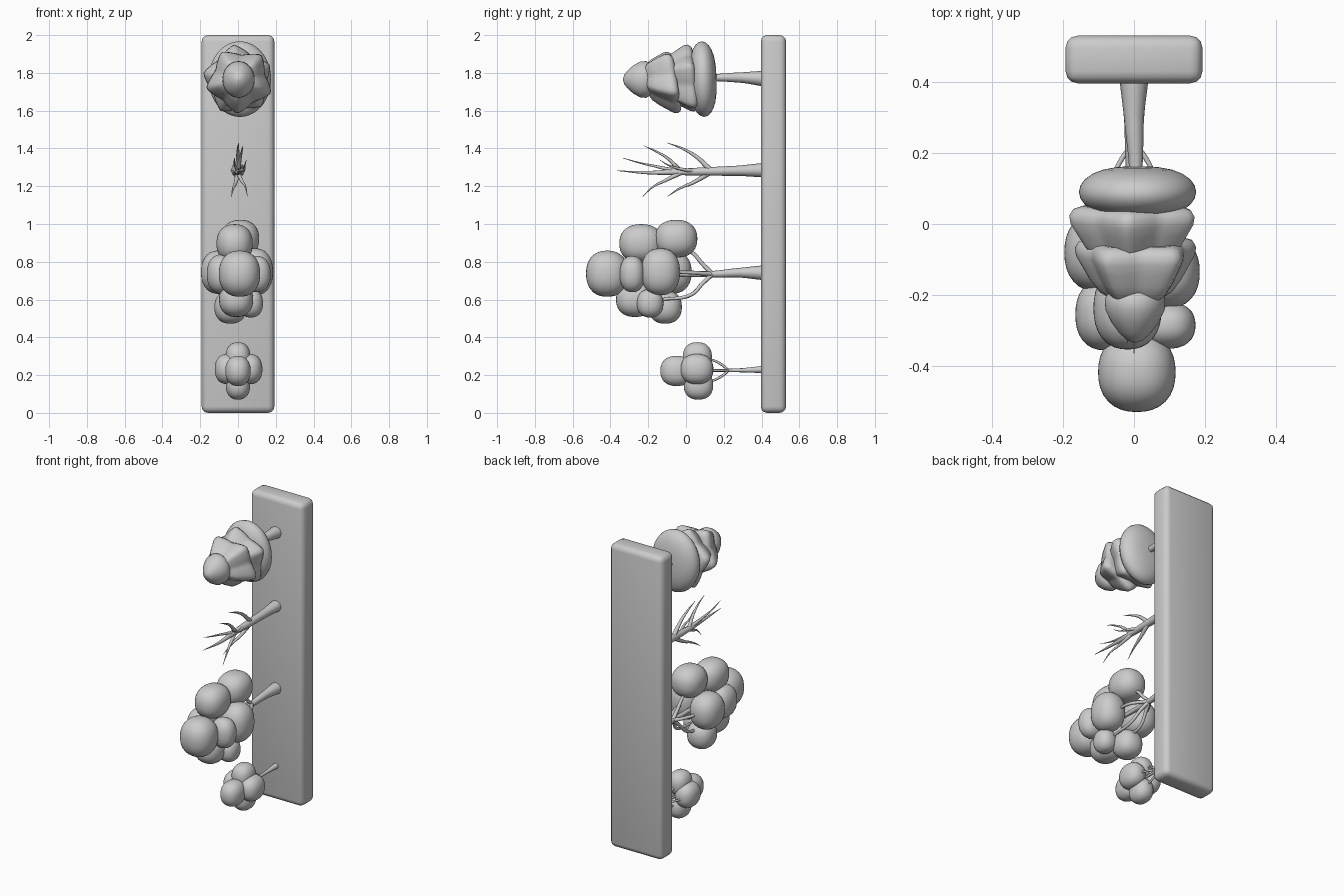
import bpy, bmesh
from math import sin, cos, pi, radians
from mathutils import Vector


def finish(name, bm, angle=60):
    bmesh.ops.recalc_face_normals(bm, faces=bm.faces)
    me = bpy.data.meshes.new(name)
    bm.to_mesh(me)
    bm.free()
    ob = bpy.data.objects.new(name, me)
    bpy.context.collection.objects.link(ob)
    select(ob)
    bpy.ops.object.shade_smooth_by_angle(angle=radians(angle))
    return ob


def select(ob):
    bpy.ops.object.select_all(action='DESELECT')
    ob.select_set(True)
    bpy.context.view_layer.objects.active = ob


def blob(name, c, r, p=2.3):
    """Slightly boxy leaf puff."""
    bm = bmesh.new()
    bmesh.ops.create_uvsphere(bm, u_segments=32, v_segments=18, radius=1)
    for v in bm.verts:
        k = sum(abs(a) ** p for a in v.co) ** (-1 / p)
        v.co = Vector(c) + Vector([v.co[i] * k * r[i] for i in range(3)])
    return finish(name, bm)


def limbs(name, paths):
    """Tapering limbs; each path is a list of (x, y, z, radius)."""
    cu = bpy.data.curves.new(name, 'CURVE')
    cu.dimensions = '3D'
    cu.bevel_depth = 1
    cu.bevel_resolution = 2
    cu.resolution_u = 6
    cu.use_fill_caps = True
    for path in paths:
        sp = cu.splines.new('BEZIER')
        sp.bezier_points.add(len(path) - 1)
        for bp, (x, y, z, r) in zip(sp.bezier_points, path):
            bp.co = (x, y, z)
            bp.radius = r
            bp.handle_left_type = bp.handle_right_type = 'AUTO'
    ob = bpy.data.objects.new(name, cu)
    bpy.context.collection.objects.link(ob)
    select(ob)
    bpy.ops.object.convert(target='MESH')
    bpy.ops.object.shade_smooth_by_angle(angle=radians(60))


def tier(name, c, profile, rx, rz, points=5, depth=0.0, phase=0.0, tilt=0.0, n=60):
    """Foliage tier turned about the y axis; profile is (y offset, radius factor)."""
    bm = bmesh.new()
    rings = []
    for y, f in profile:
        ring = []
        for i in range(n):
            a = 2 * pi * i / n
            # rounded polygon outline
            d = (a - phase + pi / points) % (2 * pi / points) - pi / points
            k = (1 - depth) + depth * (1 - abs(d) * points / pi) ** 1.4
            x, z = f * rx * k * cos(a), f * rz * k * sin(a)
            ring.append(bm.verts.new((c[0] + x, c[1] + y - tilt * z, c[2] + z)))
        rings.append(ring)
    for a, b in zip(rings, rings[1:]):
        for i in range(n):
            j = (i + 1) % n
            bm.faces.new((a[i], a[j], b[j], b[i]))
    bm.faces.new(rings[0])
    bm.faces.new(rings[-1])
    return finish(name, bm)


# Upright slab the trees grow out of
bm = bmesh.new()
bmesh.ops.create_cube(bm, size=1)
for v in bm.verts:
    v.co = (v.co.x * 0.385, v.co.y * 0.134 + 0.463, v.co.z * 2 + 1)
bmesh.ops.bevel(bm, geom=bm.edges[:], offset=0.034, segments=3, profile=0.5, affect='EDGES')
finish("slab", bm, 30)

# Small bush at the bottom
bush = [((0, -0.05, 0.222), (0.067, 0.086, 0.08)),
        ((0, 0.06, 0.296), (0.066, 0.077, 0.078)),
        ((0, 0.066, 0.147), (0.064, 0.078, 0.077)),
        ((-0.056, 0.06, 0.232), (0.067, 0.085, 0.08)),
        ((0.062, 0.058, 0.232), (0.067, 0.086, 0.08))]
for i, (c, r) in enumerate(bush):
    blob(f"bush_leaves_{i + 1}", c, r)
paths = [[(0, 0.41, 0.23, 0.019), (0, 0.3, 0.226, 0.011), (0, 0.2, 0.225, 0.008), (0, 0, 0.222, 0.006)]]
for dx, dz in ((0, 1), (0, -1), (1, 0), (-1, 0)):
    paths.append([(0, 0.225, 0.225, 0.007), (dx * .03, 0.19, 0.225 + dz * .03, 0.007),
                  (dx * .06, 0.12, 0.225 + dz * .06, 0.006), (dx * .06, 0.07, 0.225 + dz * .06, 0.005)])
limbs("bush_branches", paths)

# Round leafy tree
leafy = [((0.008, -0.417, 0.737), (0.109, 0.112, 0.122)),
         ((-0.018, -0.237, 0.897), (0.096, 0.116, 0.102)),
         ((0.012, -0.052, 0.922), (0.1, 0.112, 0.1)),
         ((0.09, -0.135, 0.747), (0.095, 0.103, 0.124)),
         ((0.095, -0.285, 0.735), (0.078, 0.066, 0.096)),
         ((-0.1, -0.08, 0.745), (0.096, 0.11, 0.115)),
         ((-0.083, -0.255, 0.735), (0.082, 0.1, 0.105)),
         ((-0.01, -0.27, 0.6), (0.09, 0.1, 0.092)),
         ((-0.04, -0.11, 0.56), (0.085, 0.088, 0.088)),
         ((0.068, -0.19, 0.58), (0.064, 0.07, 0.075))]
for i, (c, r) in enumerate(leafy):
    blob(f"leafy_tree_leaves_{i + 1}", c, r)
paths = [[(0, 0.41, 0.742, 0.039), (0, 0.28, 0.742, 0.025), (0, 0.15, 0.735, 0.017),
          (0, 0.0, 0.735, 0.014), (0, -0.3, 0.735, 0.01)]]
for tx, ty, tz in ((0, -0.03, 0.88), (-0.03, -0.08, 0.6), (0.07, -0.06, 0.745), (-0.08, -0.03, 0.745), (0.05, -0.13, 0.6)):
    paths.append([(0, 0.14, 0.735, 0.013), (tx * .5, 0.09, 0.735 + (tz - .735) * .35, 0.011),
                  (tx * .9, 0.03, 0.735 + (tz - .735) * .8, 0.01), (tx, ty, tz, 0.008)])
limbs("leafy_tree_branches", paths)

# Bare tree
limbs("bare_tree", [
    [(0, 0.41, 1.285, 0.038), (0, 0.28, 1.282, 0.027), (0, 0.1, 1.278, 0.022), (0, -0.06, 1.275, 0.016),
     (0.005, -0.2, 1.272, 0.009), (0, -0.365, 1.282, 0.001)],
    [(0, 0.13, 1.285, 0.015), (0, 0.05, 1.36, 0.01), (0, -0.02, 1.4, 0.006), (0.003, -0.1, 1.43, 0.001)],
    [(0, 0.13, 1.275, 0.015), (-0.012, 0.04, 1.22, 0.01), (-0.025, -0.03, 1.19, 0.006), (-0.036, -0.1, 1.145, 0.001)],
    [(0, -0.03, 1.28, 0.013), (0.012, -0.1, 1.35, 0.008), (0.02, -0.16, 1.385, 0.005), (0.024, -0.225, 1.415, 0.001)],
    [(0, -0.03, 1.27, 0.013), (0.022, -0.12, 1.225, 0.008), (0.038, -0.17, 1.2, 0.005), (0.05, -0.23, 1.145, 0.001)],
    [(0, -0.05, 1.28, 0.012), (-0.014, -0.16, 1.305, 0.007), (-0.02, -0.25, 1.325, 0.004), (-0.018, -0.335, 1.35, 0.001)],
    [(0, 0.05, 1.28, 0.012), (0.03, -0.02, 1.29, 0.008), (0.035, -0.09, 1.31, 0.004), (0.045, -0.14, 1.34, 0.001)]])

# Conifer at the top
limbs("conifer_trunk", [[(0, 0.41, 1.77, 0.041), (0, 0.3, 1.775, 0.028), (0.005, 0.16, 1.775, 0.019), (0, 0, 1.77, 0.015)]])
dome = [(0.072 * sin(pi / 2 - pi * i / 12), max(0.02, cos(pi / 2 - pi * i / 12) ** 0.75)) for i in range(13)]
skirt = [(0.03, 0.05), (0.035, 0.5), (0.038, 0.8), (0.03, 0.94), (0.012, 1), (-0.01, 0.98), (-0.04, 0.88),
         (-0.075, 0.76), (-0.11, 0.6), (-0.13, 0.4), (-0.138, 0.05)]
tip = [(0.05, 0.05), (0.047, 0.5), (0.035, 0.85), (0.012, 1), (-0.02, 0.98), (-0.055, 0.78),
       (-0.085, 0.52), (-0.105, 0.26), (-0.112, 0.03)]
tier("conifer_tier_1", (0.01, 0.09, 1.767), dome, 0.165, 0.2, tilt=0.03)
tier("conifer_tier_2", (0.0, 0.015, 1.762), skirt, 0.188, 0.19, depth=0.22, phase=radians(25), tilt=0.1)
tier("conifer_tier_3", (0.008, -0.085, 1.76), skirt, 0.182, 0.178, depth=0.24, phase=radians(-22), tilt=0.16)
tier("conifer_tip", (0.003, -0.222, 1.765), tip, 0.085, 0.097)
